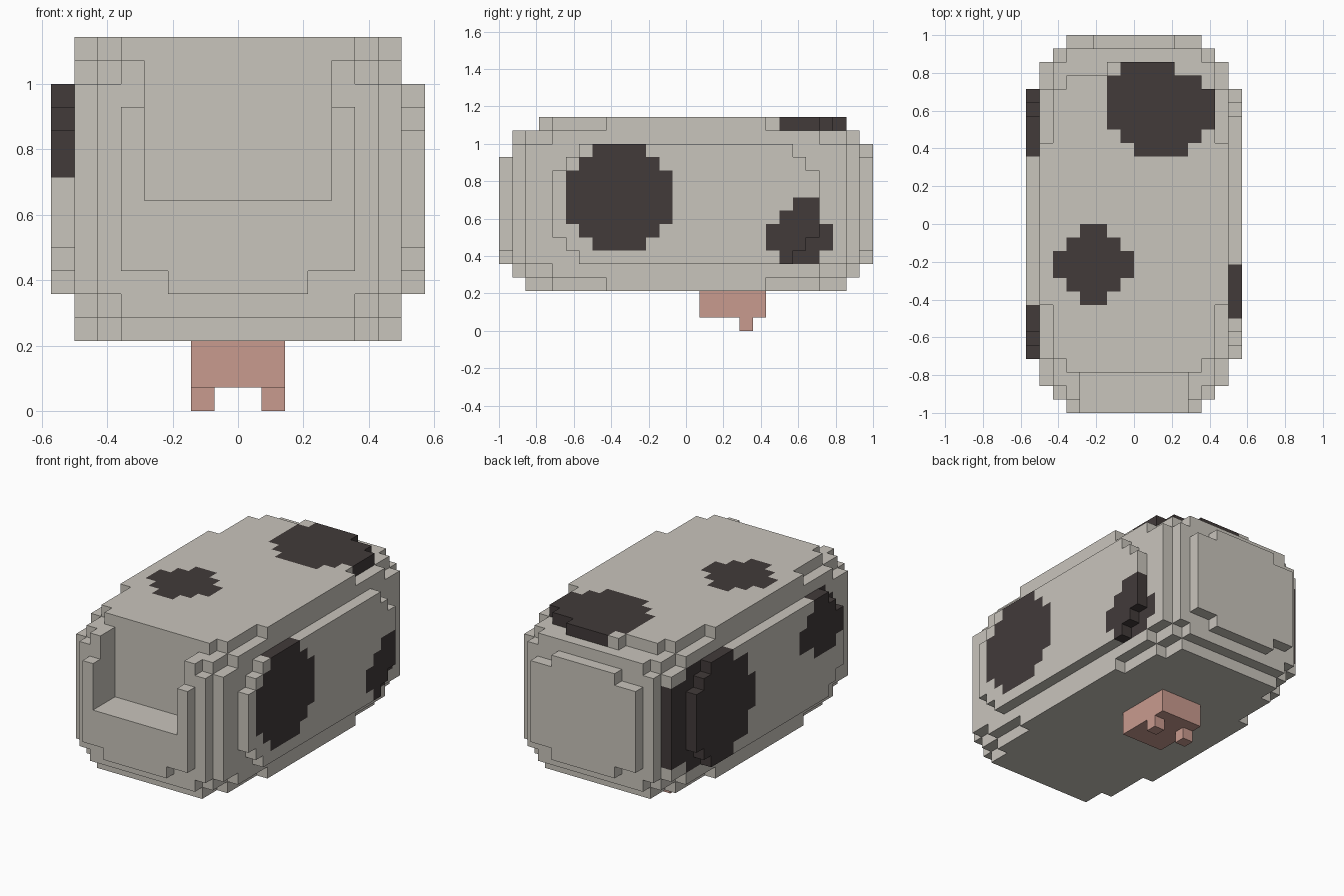
import bpy, bmesh
from mathutils import Vector

if "Cube" in bpy.data.objects:
    bpy.data.objects.remove(bpy.data.objects["Cube"], do_unlink=True)

U = 1 / 14   # size of one block
MID = 9.5    # height of the body's centre, in blocks


def material(name, rgb):
    m = bpy.data.materials.new(name)
    m.use_nodes = True
    m.diffuse_color = (*rgb, 1)
    bsdf = m.node_tree.nodes["Principled BSDF"]
    bsdf.inputs["Base Color"].default_value = (*rgb, 1)
    bsdf.inputs["Roughness"].default_value = 0.9
    return m


HIDE = material("pale_hide", (0.584, 0.555, 0.503))
SPOT = material("dark_spot", (0.054, 0.043, 0.042))
PINK = material("pink_skin", (0.584, 0.328, 0.275))


def cells(x0, x1, y0, y1, z0, z1):
    return {(x, y, z) for x in range(x0, x1) for y in range(y0, y1) for z in range(z0, z1)}


def build(name, blocks, mats, rule=lambda c: 0):
    """Make a mesh from the exposed sides of a set of unit blocks."""
    bm = bmesh.new()
    verts = {}

    def vert(p):
        key = tuple(round(v) for v in p)
        if key not in verts:
            verts[key] = bm.verts.new(Vector(key) * U)
        return verts[key]

    for c in sorted(blocks):
        for axis in range(3):
            for side in (-1, 1):
                n = [0, 0, 0]
                n[axis] = side
                if tuple(a + b for a, b in zip(c, n)) in blocks:
                    continue
                corners = []
                for du, dv in ((0, 0), (1, 0), (1, 1), (0, 1)):
                    p = list(c)
                    p[axis] += side > 0
                    p[(axis + 1) % 3] += du
                    p[(axis + 2) % 3] += dv
                    corners.append(vert(p))
                face = bm.faces.new(corners if side > 0 else corners[::-1])
                face.material_index = rule(c)
    mesh = bpy.data.meshes.new(name)
    bm.to_mesh(mesh)
    bm.free()
    for m in mats:
        mesh.materials.append(m)
    obj = bpy.data.objects.new(name, mesh)
    bpy.context.collection.objects.link(obj)
    return obj


# Body: centred slabs (half width, half length, half height) that round the edges in steps
slabs = [
    (7, 6, 6.5), (6, 10, 6.5), (5, 11, 6.5),
    (7, 10, 5.5), (6, 12, 5.5), (5, 13, 5.5),
    (7, 12, 4.5), (6, 13, 4.5), (3, 14, 4.5), (5, 14, 3.5),
    (8, 8, 4.5), (8, 9, 3.5), (8, 10, 2.5),
]
body = set()
for hx, hy, hz in slabs:
    body |= cells(-hx, hx, -hy, hy, int(MID - hz), int(MID + hz))
body |= cells(-5, 5, -12, 12, 3, 4)        # belly plate
body |= cells(-2, 3, 11, 12, 15, 16)       # rump ridge
body -= cells(-4, 4, -14, -11, 9, 16)      # neck socket

# Spots: stepped patches as rectangles (low, high, low, high)
left_spots = [(-9, -1, 8, 12), (-8, -2, 7, 13), (-7, -3, 6, 14),
              (6, 11, 6, 8), (7, 10, 5, 9), (8, 10, 9, 10)]
right_spots = [(-10, -4, 10, 12), (-10, -5, 10, 13), (-9, -6, 9, 14),
               (2, 12, 8, 11), (3, 12, 6, 13), (5, 10, 5, 14)]
top_spots = [(-6, 0, -4, -2), (-5, -1, -5, -1), (-4, -2, -6, 0),
             (-2, 6, 7, 11), (-1, 5, 6, 7), (0, 4, 5, 6), (-1, 3, 11, 12)]


def inside(a, b, rects):
    return any(r[0] <= a < r[1] and r[2] <= b < r[3] for r in rects)


def coat(c):
    x, y, z = c
    if x >= 6 and inside(y, z, left_spots):
        return 1
    if x < -6 and inside(y, z, right_spots):
        return 1
    return int(z == 15 and inside(x, y, top_spots))


build("body", body, [HIDE, SPOT], coat)

# Udder with two teats
build("udder", cells(-2, 2, 1, 6, 1, 3), [PINK])
for name, x in (("left_teat", 1), ("right_teat", -2)):
    build(name, cells(x, x + 1, 4, 5, 0, 1), [PINK])
